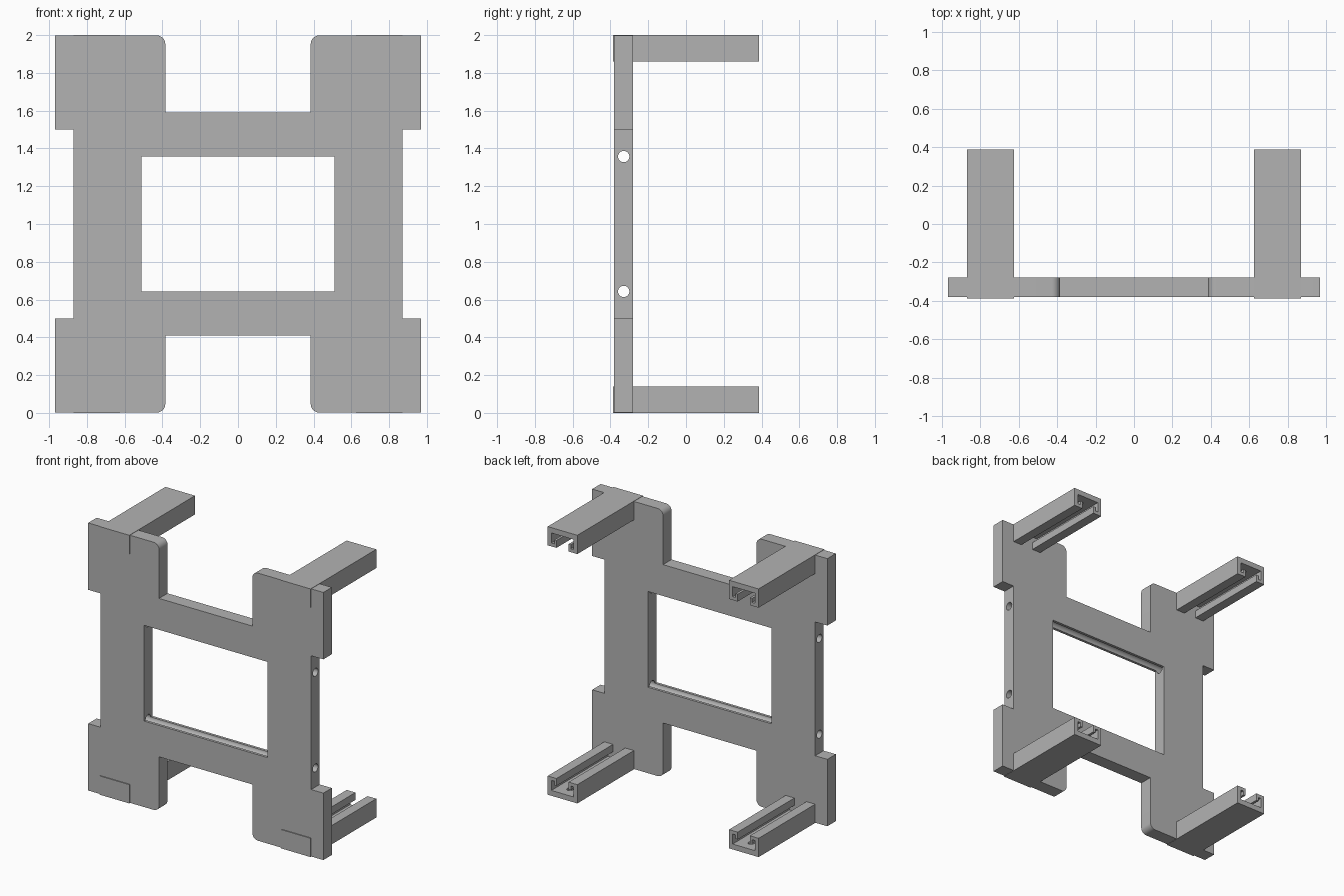
import bpy
import bmesh
from math import cos, sin, pi
from mathutils import Matrix

cube = bpy.data.objects.get("Cube")
if cube:
    bpy.data.objects.remove(cube, do_unlink=True)

grey = bpy.data.materials.new("matte grey")
grey.use_nodes = True
grey.diffuse_color = (0.45, 0.45, 0.45, 1)
grey.node_tree.nodes["Principled BSDF"].inputs["Base Color"].default_value = (0.45, 0.45, 0.45, 1)

PLATE_FRONT, PLATE_BACK = -0.38, -0.28
ARM_FRONT, ARM_BACK = -0.387, 0.387


def finish(name, bm):
    bmesh.ops.recalc_face_normals(bm, faces=bm.faces)
    mesh = bpy.data.meshes.new(name)
    bm.to_mesh(mesh)
    bm.free()
    mesh.materials.append(grey)
    obj = bpy.data.objects.new(name, mesh)
    bpy.context.collection.objects.link(obj)
    return obj


def extrude_y(bm, outline, y0, y1):
    """Extrude an (x, z) outline from y0 to y1."""
    face = bm.faces.new([bm.verts.new((x, y0, z)) for x, z in outline])
    out = bmesh.ops.extrude_face_region(bm, geom=[face])
    verts = [v for v in out["geom"] if isinstance(v, bmesh.types.BMVert)]
    bmesh.ops.translate(bm, verts=verts, vec=(0, y1 - y0, 0))


def rect(x0, x1, z0, z1):
    return [(x0, z0), (x1, z0), (x1, z1), (x0, z1)]


def cylinder(bm, centre, radius, depth, axis):
    turn = Matrix.Rotation(pi / 2, 4, "Y") if axis == "X" else Matrix()
    bmesh.ops.create_cone(bm, cap_ends=True, segments=32, radius1=radius, radius2=radius,
                          depth=depth, matrix=Matrix.Translation(centre) @ turn)


def cut(obj, bm):
    """Subtract a temporary cutter from the object."""
    cutter = finish("cutter", bm)
    cutter.hide_render = True
    mod = obj.modifiers.new("cut", "BOOLEAN")
    mod.operation, mod.solver, mod.object = "DIFFERENCE", "EXACT", cutter
    select(obj)
    bpy.ops.object.modifier_apply(modifier=mod.name)
    bpy.data.objects.remove(cutter, do_unlink=True)


def select(obj):
    bpy.ops.object.select_all(action="DESELECT")
    obj.select_set(True)
    bpy.context.view_layer.objects.active = obj


# Back plate: one quarter of the outline, mirrored both ways
R = 0.045
arc = [(0.385 + R - R * cos(a), 1 - R + R * sin(a)) for a in (i * pi / 16 for i in range(9))]
quarter = [(0.385, 0.592)] + arc + [(0.97, 1), (0.97, 0.5), (0.87, 0.5)]
half = quarter + [(x, -z) for x, z in reversed(quarter)]
outline = half + [(-x, z) for x, z in reversed(half)]
bm = bmesh.new()
extrude_y(bm, [(x, z * 0.998 + 1) for x, z in outline], PLATE_FRONT, PLATE_BACK)
plate = finish("back_plate", bm)

# Window opening
bm = bmesh.new()
extrude_y(bm, rect(-0.51, 0.51, 0.643, 1.357), -0.5, 0)
cut(plate, bm)

# Cross holes, which leave half grooves along the window edges
for z in (0.643, 1.357):
    bm = bmesh.new()
    cylinder(bm, (0, -0.33, z), 0.03, 2.2, "X")
    cut(plate, bm)

# Channel arms: outer box, C-shaped slot with returned lips, shallow fixing holes
W, H = 0.122, 0.14
CAVITY, SLOT, LIP = 0.092, 0.05, 0.025
FLOOR, RETURN = 0.04, 0.03
slot_half = [(CAVITY, FLOOR), (CAVITY, H - LIP), (SLOT + 0.018, H - LIP),
             (SLOT + 0.018, H - LIP - RETURN), (SLOT, H - LIP - RETURN), (SLOT, H)]
profile_half = [(W, 0)] + [(W, H)] + slot_half[::-1]
profile = profile_half + [(-x, z) for x, z in reversed(profile_half)]


def make_arm(name, cx, upper):
    def place(points):
        return [(cx + x, 2 - z if upper else z) for x, z in points]

    # Open channel behind the plate
    bm = bmesh.new()
    extrude_y(bm, place(profile), PLATE_BACK, ARM_BACK)
    arm = finish(name + "_channel", bm)
    bm = bmesh.new()
    for i in range(5):
        z = 2 - FLOOR if upper else FLOOR
        cylinder(bm, (cx, -0.2 + i * 0.125, z), 0.022, 0.03, "Z")
    cut(arm, bm)

    # Solid root through the plate, showing as a raised pad at the front
    bm = bmesh.new()
    extrude_y(bm, place(rect(-W, W, 0, H)), ARM_FRONT, PLATE_BACK)
    return arm, finish(name + "_root", bm)


parts = [plate]
for side, cx in (("left", 0.748), ("right", -0.748)):
    for level, upper in (("upper", True), ("lower", False)):
        parts += make_arm(f"{level}_{side}_arm", cx, upper)

for obj in parts:
    select(obj)
    bpy.ops.object.shade_smooth_by_angle(angle=pi / 6)
